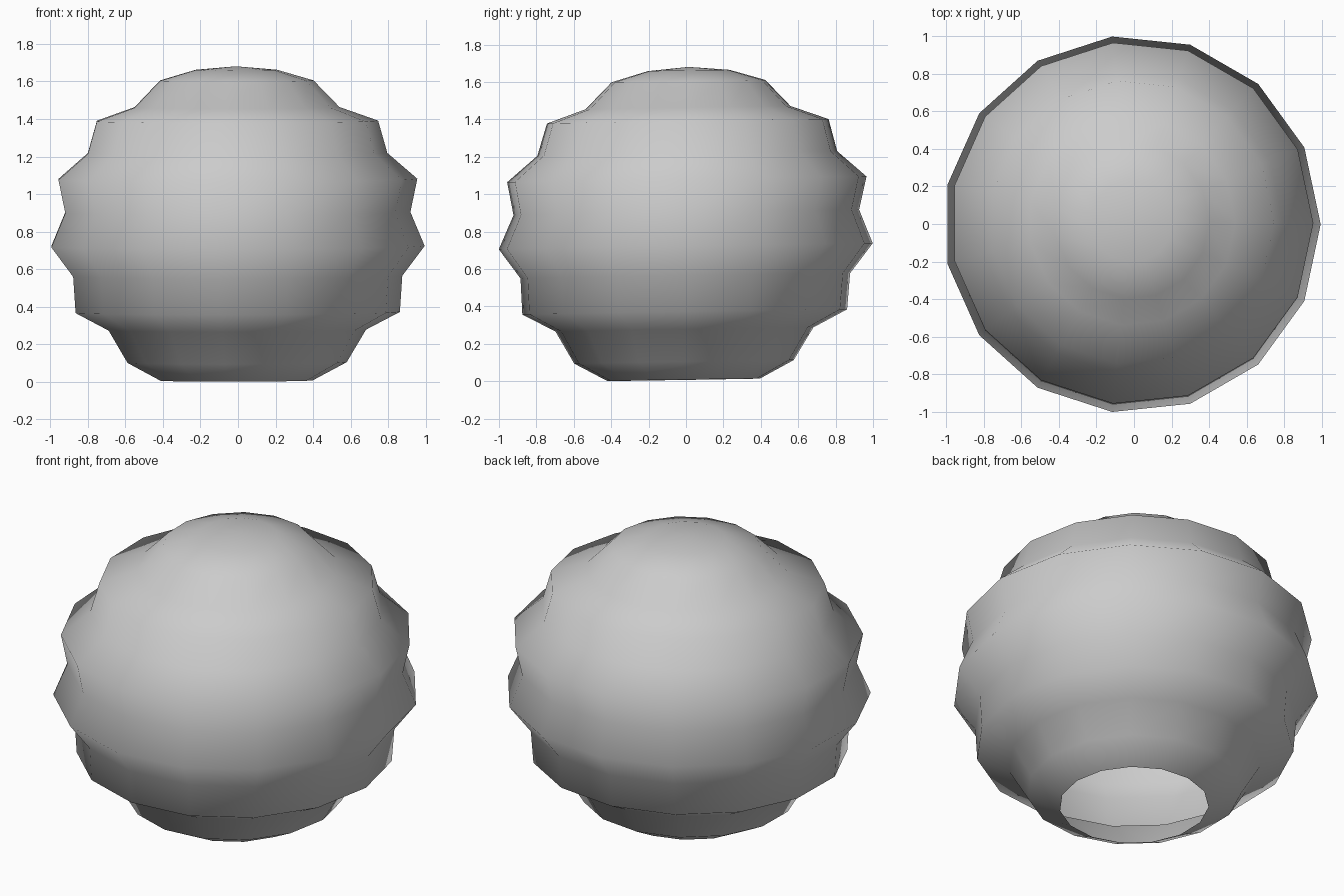
import bpy, bmesh, math

if "Cube" in bpy.data.objects:
    bpy.data.objects.remove(bpy.data.objects["Cube"])

SIDES = 15
# radius, height of each ring from the open base upward
PROFILE = [(0.41, 0.008), (0.59, 0.104), (0.693, 0.277), (0.873, 0.371),
           (0.886, 0.564), (1.005, 0.722), (0.929, 0.903), (0.966, 1.08),
           (0.806, 1.218), (0.757, 1.39), (0.551, 1.463), (0.413, 1.605),
           (0.219, 1.662)]
TOP = 1.681
CENTRE_X = -0.011
SKEW = 0.016


def skewed(x, y, z):
    # slight lean of the whole form from front to back
    return (x + CENTRE_X, y + SKEW * (z - 0.8), z + SKEW * y + 0.002 * x)


bm = bmesh.new()

# ribbed shell: rings of vertices joined with quads
rings = []
for r, z in PROFILE:
    angles = [2 * math.pi * i / SIDES for i in range(SIDES)]
    rings.append([bm.verts.new(skewed(r * math.cos(a), r * math.sin(a), z)) for a in angles])
for low, high in zip(rings, rings[1:]):
    for i in range(SIDES):
        j = (i + 1) % SIDES
        bm.faces.new((low[i], low[j], high[j], high[i]))

# domed crown, base stays open
pole = bm.verts.new(skewed(0, 0, TOP))
for i in range(SIDES):
    bm.faces.new((rings[-1][i], rings[-1][(i + 1) % SIDES], pole))

for f in bm.faces:
    f.smooth = True
mesh = bpy.data.meshes.new("ribbed_shell")
bm.to_mesh(mesh)
bm.free()
shell = bpy.data.objects.new("ribbed_shell", mesh)
bpy.context.collection.objects.link(shell)
